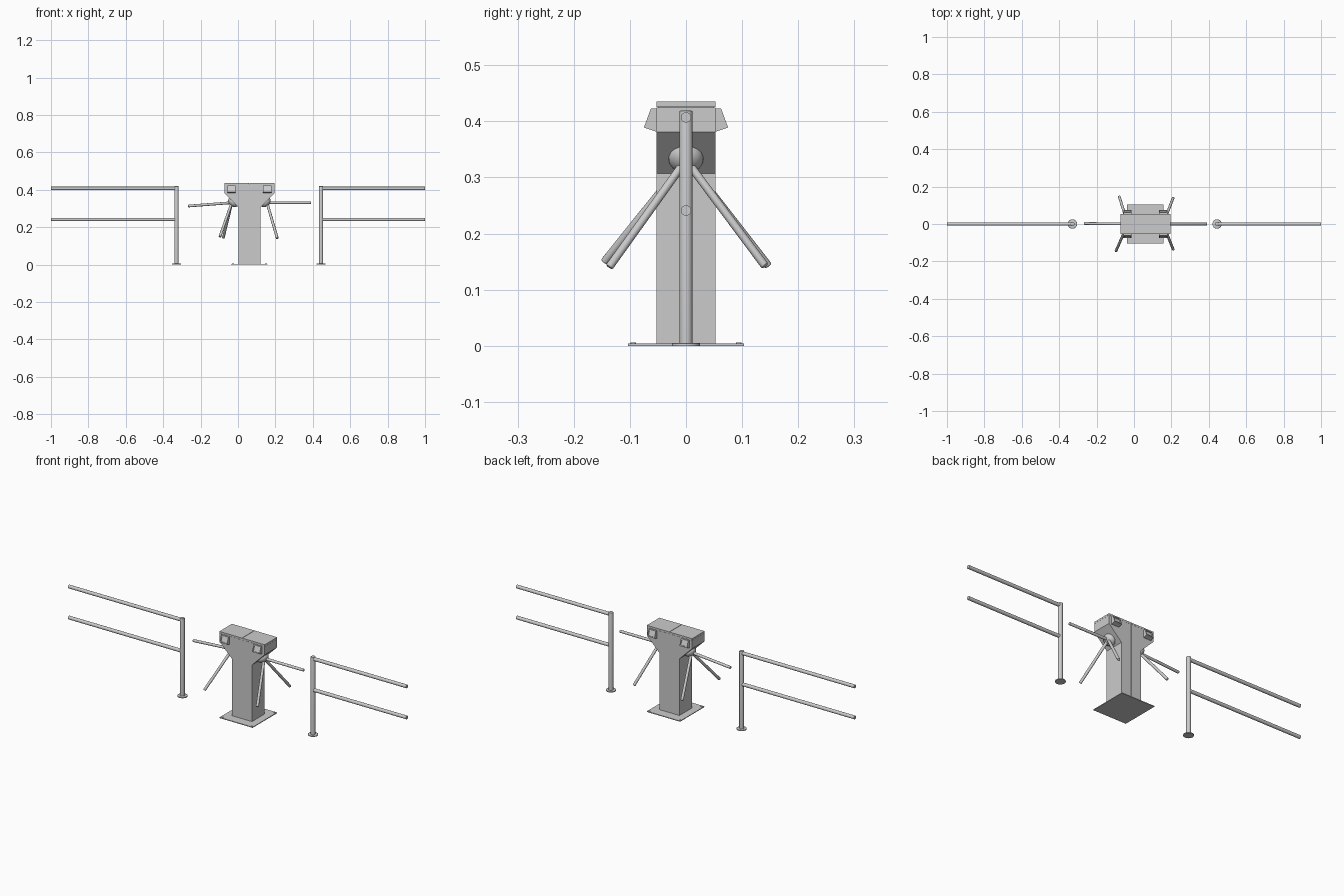
import bpy, bmesh
from mathutils import Vector

if "Cube" in bpy.data.objects:
    bpy.data.objects.remove(bpy.data.objects["Cube"])

CX = 0.061  # centre line of the turnstile body


def finish(name, bm, smooth=False):
    bmesh.ops.recalc_face_normals(bm, faces=bm.faces)
    me = bpy.data.meshes.new(name)
    bm.to_mesh(me)
    bm.free()
    ob = bpy.data.objects.new(name, me)
    bpy.context.collection.objects.link(ob)
    if smooth:
        bpy.ops.object.select_all(action='DESELECT')
        ob.select_set(True)
        bpy.context.view_layer.objects.active = ob
        bpy.ops.object.shade_smooth_by_angle()
    return ob


def box(name, lo, hi):
    lo, hi = Vector(lo), Vector(hi)
    bm = bmesh.new()
    bmesh.ops.create_cube(bm, size=1)
    for v in bm.verts:
        v.co = (lo + hi) / 2 + v.co * (hi - lo)
    return finish(name, bm)


def prism(bm, points, offset):
    f = bm.faces.new([bm.verts.new(p) for p in points])
    r = bmesh.ops.extrude_face_region(bm, geom=[f])
    bmesh.ops.translate(bm, vec=offset, verts=[g for g in r["geom"] if isinstance(g, bmesh.types.BMVert)])


def rod(name, a, b, r, rounding=0.0):
    a, b = Vector(a), Vector(b)
    bm = bmesh.new()
    bmesh.ops.create_cone(bm, cap_ends=True, segments=24, radius1=r, radius2=r, depth=(b - a).length)
    if rounding:
        rim = [e for e in bm.edges if all(v.co.z > 0 for v in e.verts)]
        bmesh.ops.bevel(bm, geom=rim, offset=rounding, segments=3, affect='EDGES', profile=0.5)
    q = (b - a).to_track_quat('Z', 'Y')
    for v in bm.verts:
        v.co = (a + b) / 2 + q @ v.co
    return finish(name, bm, True)


# T-shaped body: two half shells with a fine centre seam, core behind the seam
D = 0.053
half = [(0.001, 0), (0.059, 0), (0.059, 0.307), (0.134, 0.381), (0.134, 0.425), (0.001, 0.425)]
for side, s in (("right", 1), ("left", -1)):
    bm = bmesh.new()
    prism(bm, [(CX + s * x, -D, z) for x, z in half], (0, 2 * D, 0))
    finish("body_" + side, bm)
    box("lid_" + side, (CX + min(s * 0.001, s * 0.134), -D, 0.4255),
        (CX + max(s * 0.001, s * 0.134), D, 0.435))
box("body_core", (CX - 0.05, -D + 0.003, 0.003), (CX + 0.05, D - 0.003, 0.432))

# Floor plate with bolts
box("base_plate", (CX - 0.098, -0.103, 0), (CX + 0.098, 0.103, 0.004))
for i in (-1, 1):
    for j in (-1, 1):
        p = (CX + i * 0.088, j * 0.094)
        rod("plate_bolt", (*p, 0.002), (*p, 0.0062), 0.005)

# Wedge-shaped card readers with a recessed window, front and back
wedge = [(0.051, 0.423), (0.0625, 0.423), (0.075, 0.389), (0.051, 0.381)]
for sx in (-1, 1):
    for sy in (-1, 1):
        bm = bmesh.new()
        prism(bm, [(CX + sx * 0.096 - 0.022, sy * y, z) for y, z in wedge], (0.044, 0, 0))
        bmesh.ops.recalc_face_normals(bm, faces=bm.faces)
        face = max(bm.faces, key=lambda f: f.normal.y * sy + f.normal.z * 0.3)
        bmesh.ops.inset_region(bm, faces=[face], thickness=0.007)
        bmesh.ops.inset_region(bm, faces=[face], thickness=0.0005, depth=-0.004)
        finish("card_reader", bm)

# Domed hubs on the sloping faces
for s in (1, -1):
    n = Vector((s, 0, -1)).normalized()
    q = n.to_track_quat('Z', 'Y')
    c = Vector((CX + s * 0.086, 0, 0.334))
    bm = bmesh.new()
    bmesh.ops.create_uvsphere(bm, u_segments=32, v_segments=16, radius=0.031)
    for v in bm.verts:
        v.co.z *= 0.75
        v.co = c + q @ v.co
    finish("hub", bm, True)

# Tripod arms
right_root, left_root = Vector((0.155, 0, 0.331)), Vector((-0.033, 0, 0.331))
arms = [(right_root, (0.391, 0, 0.331)), (right_root, (0.210, 0.141, 0.142)),
        (right_root, (0.210, -0.137, 0.140)), (left_root, (-0.267, 0.003, 0.313)),
        (left_root, (-0.079, 0.147, 0.142)), (left_root, (-0.097, -0.146, 0.149))]
for root, tip in arms:
    rod("tripod_arm", root, tip, 0.0072, 0.003)

# Side railings
for side, px, end in (("left", -0.329, -1), ("right", 0.444, 1)):
    rod("post_" + side, (px, 0, 0), (px, 0, 0.419), 0.0115, 0.002)
    rod("post_flange_" + side, (px, 0, 0), (px, 0, 0.005), 0.025, 0.0015)
    for z in (0.407, 0.241):
        rod("rail_" + side, (px, 0, z), (end, 0, z), 0.0092)
